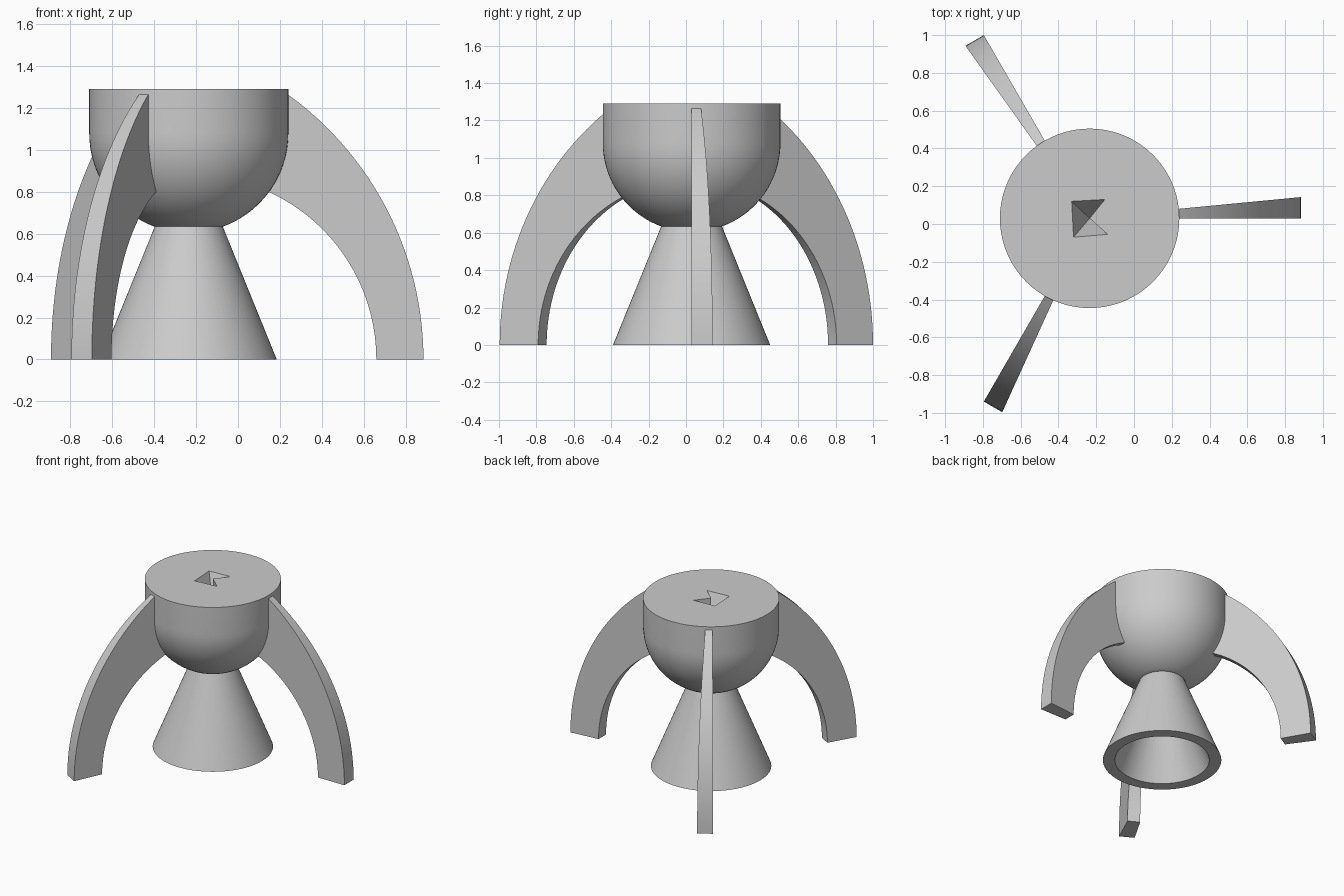
import bpy, bmesh, math
from mathutils import Vector, Matrix

if "Cube" in bpy.data.objects:
    bpy.data.objects.remove(bpy.data.objects["Cube"], do_unlink=True)

AXIS = Vector((-0.235, 0.03, 0))   # shared centre line of bowl, cone and legs
TOP, RADIUS, BALL_Z = 1.29, 0.475, 1.08
SEGMENTS = 72

grey = bpy.data.materials.new("plain grey")
grey.use_nodes = True
grey.diffuse_color = (0.6, 0.6, 0.6, 1)
grey.node_tree.nodes["Principled BSDF"].inputs["Base Color"].default_value = (0.6, 0.6, 0.6, 1)


def finish(bm, name, smooth_angle):
    bmesh.ops.remove_doubles(bm, verts=bm.verts, dist=1e-5)
    bmesh.ops.recalc_face_normals(bm, faces=bm.faces)
    mesh = bpy.data.meshes.new(name)
    bm.to_mesh(mesh)
    bm.free()
    mesh.materials.append(grey)
    obj = bpy.data.objects.new(name, mesh)
    obj.location = AXIS
    bpy.context.collection.objects.link(obj)
    bpy.ops.object.select_all(action="DESELECT")
    obj.select_set(True)
    bpy.context.view_layer.objects.active = obj
    bpy.ops.object.shade_smooth_by_angle(angle=math.radians(smooth_angle))
    return obj


def lathe(profile):
    """Revolve (radius, height) points around z."""
    bm = bmesh.new()
    verts = [bm.verts.new((r, 0, z)) for r, z in profile]
    edges = [bm.edges.new(pair) for pair in zip(verts, verts[1:])]
    bmesh.ops.spin(bm, geom=verts + edges, cent=(0, 0, 0), axis=(0, 0, 1),
                   angle=math.tau, steps=SEGMENTS)
    bmesh.ops.remove_doubles(bm, verts=bm.verts, dist=1e-5)
    return bm


# Bowl: flattened hemisphere below a straight rim
start = math.asin(0.16 / RADIUS)
profile = [(0, 0.63)]
for i in range(19):
    a = start + (math.pi / 2 - start) * i / 18
    profile.append((RADIUS * math.sin(a), BALL_Z - RADIUS * math.cos(a)))
profile.append((RADIUS, TOP))
bm = lathe(profile)

# Flat lid with a pointed, notched pit
rim_edges = [e for e in bm.edges if e.is_boundary]
pit = [(-0.095, 0.09), (0.08, 0.10), (0, 0), (0.095, -0.085), (-0.085, -0.10)]
corners = [bm.verts.new((x, y, TOP)) for x, y in pit]
pit_edges = [bm.edges.new((v, corners[(i + 1) % 5])) for i, v in enumerate(corners)]
bmesh.ops.triangle_fill(bm, use_beauty=True, edges=rim_edges + pit_edges, normal=(0, 0, 1))
apex = bm.verts.new((0, 0, TOP - 0.22))
for i, v in enumerate(corners):
    bm.faces.new((v, corners[(i + 1) % 5], apex))
finish(bm, "bowl", 25)

# Hollow flared cone
cone = lathe([(0, 0.64), (0.16, 0.64), (0.42, 0), (0.335, 0), (0.09, 0.59), (0, 0.59)])
finish(cone, "flared_cone", 30)


# Curved legs, thickening outwards from one flat side
def arc(centre, radius, end_x, count=28):
    last = math.acos((end_x - centre) / radius)
    return [(centre + radius * math.cos(last * i / count),
             radius * math.sin(last * i / count)) for i in range(count + 1)]


outer = arc(-0.44, 1.56, 0.44)
inner = arc(0.015, 0.88, 0.36)


def leg(name, angle):
    bm = bmesh.new()
    rows = []
    for (xo, zo), (xi, zi) in zip(outer, inner):
        rows.append([bm.verts.new((x, y, z)) for x, y, z in (
            (xo, 0, zo), (xo, 0.005 + 0.096 * xo, zo),
            (xi, 0.005 + 0.096 * xi, zi), (xi, 0, zi))])
    for a, b in zip(rows, rows[1:]):
        for k in range(4):
            n = (k + 1) % 4
            bm.faces.new((a[k], a[n], b[n], b[k]))
    bm.faces.new(rows[0])
    bm.faces.new(rows[-1])
    bmesh.ops.rotate(bm, verts=bm.verts, cent=(0, 0, 0),
                     matrix=Matrix.Rotation(math.radians(angle), 3, "Z"))
    finish(bm, name, 30)


for name, angle in (("left_leg", 0), ("back_right_leg", 120), ("front_right_leg", 240)):
    leg(name, angle)
